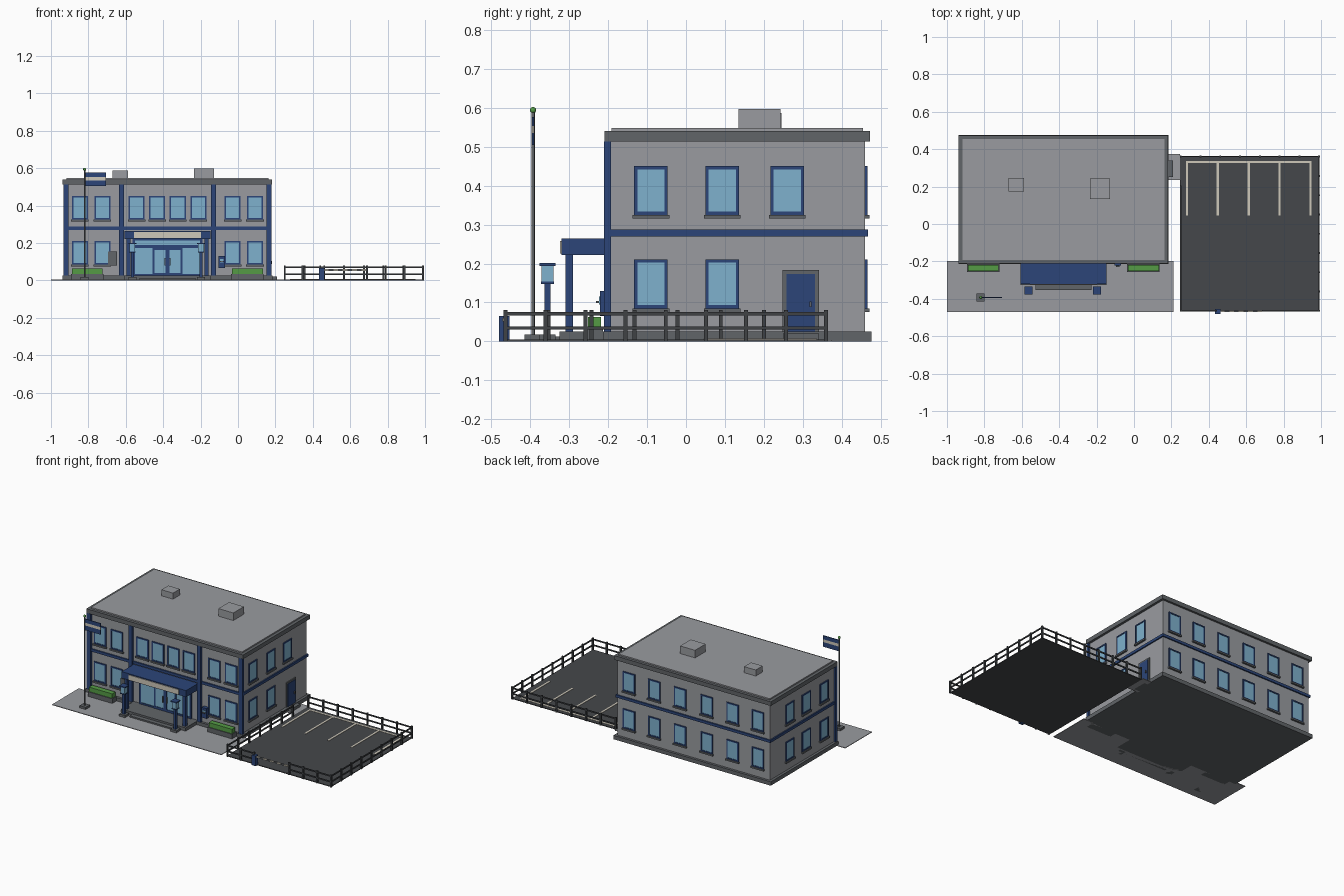
import bpy
import bmesh
from mathutils import Matrix, Vector

if "Cube" in bpy.data.objects:
    bpy.data.objects.remove(bpy.data.objects["Cube"])


def make_material(name, rgb):
    mat = bpy.data.materials.new(name)
    mat.use_nodes = True
    color = (*rgb, 1.0)
    mat.diffuse_color = color
    mat.node_tree.nodes["Principled BSDF"].inputs["Base Color"].default_value = color
    return mat


wall_gray = make_material("wall gray", (0.32, 0.33, 0.35))
trim_gray = make_material("trim gray", (0.12, 0.13, 0.14))
dark_gray = make_material("fence gray", (0.05, 0.055, 0.06))
asphalt = make_material("asphalt", (0.06, 0.064, 0.07))
blue = make_material("navy blue", (0.025, 0.06, 0.19))
glass = make_material("window blue", (0.21, 0.44, 0.61))
beige = make_material("cream", (0.62, 0.58, 0.49))
green = make_material("hedge green", (0.09, 0.33, 0.06))

# Every part gathers its blocks in one mesh
parts = {}


def get_part(name, mat):
    if name not in parts:
        parts[name] = (bmesh.new(), mat)
    return parts[name][0]


def block(name, mat, x, y, z):
    """Add a box given as (low, high) ranges on each axis."""
    size = Vector((x[1] - x[0], y[1] - y[0], z[1] - z[0]))
    middle = Vector((x[0] + x[1], y[0] + y[1], z[0] + z[1])) / 2
    bmesh.ops.create_cube(get_part(name, mat), size=1,
                          matrix=Matrix.Translation(middle) @ Matrix.Diagonal(size).to_4x4())


def around(center, width):
    return (center - width / 2, center + width / 2)


def cylinder(name, mat, x, y, z, radius):
    bmesh.ops.create_cone(get_part(name, mat), cap_ends=True, segments=12, radius1=radius,
                          radius2=radius, depth=z[1] - z[0],
                          matrix=Matrix.Translation((x, y, (z[0] + z[1]) / 2)))


# Main outline of the building
MID = -0.377
WEST, EAST, FRONT, BACK = -0.922, 0.168, -0.197, 0.46


def grown(low, high, by):
    return (low - by, high + by)


def wall_block(side, name, mat, u, z, out, inner=-0.004):
    """Add a box lying on one wall, reaching out from it."""
    if side == "front":
        block(name, mat, u, (FRONT - out, FRONT - inner), z)
    elif side == "back":
        block(name, mat, u, (BACK + inner, BACK + out), z)
    elif side == "left":
        block(name, mat, (EAST + inner, EAST + out), u, z)
    else:
        block(name, mat, (WEST - out, WEST - inner), u, z)


# Walls, plinth, floor band, cornice and roof
block("walls", wall_gray, (WEST, EAST), (FRONT, BACK), (0.01, 0.53))
block("plinth", trim_gray, grown(WEST, EAST, 0.017), grown(FRONT, BACK, 0.016), (0, 0.025))
block("floor_band", blue, grown(WEST, EAST, 0.008), grown(FRONT, BACK, 0.008), (0.27, 0.287))
block("cornice", trim_gray, grown(WEST, EAST, 0.015), grown(FRONT, BACK, 0.013), (0.513, 0.54))
block("roof", wall_gray, grown(WEST, EAST, -0.005), grown(FRONT, BACK, -0.005), (0.53, 0.548))
block("roof_unit_small", wall_gray, (-0.67, -0.587), (0.175, 0.245), (0.54, 0.587))
block("roof_unit_large", wall_gray, (-0.235, -0.128), (0.135, 0.243), (0.54, 0.597))

# Front pilasters
for offset in (-0.543, -0.245, 0.245, 0.543):
    wall_block("front", "pilasters", blue, around(MID + offset, 0.027), (0.02, 0.514), 0.014)


# Windows
def window(side, u, bottom):
    width, height, rim = 0.086, 0.125, 0.008
    top = bottom + height
    frame = "window_frames_" + side
    for edge in (-1, 1):
        wall_block(side, frame, blue, around(u + edge * (width - rim) / 2, rim), (bottom, top), 0.006)
    for z in ((bottom, bottom + rim), (top - rim, top)):
        wall_block(side, frame, blue, around(u, width - 2 * rim), z, 0.006)
    wall_block(side, "window_glass_" + side, glass, around(u, width - rim), (bottom, top - rim / 2), 0.003)
    wall_block(side, "window_sills_" + side, trim_gray, around(u, 0.094), (bottom - 0.01, bottom), 0.012)


for floor, bottom in enumerate((0.085, 0.325)):
    for sign in (-1, 1):
        for offset in (0.468, 0.348) + ((0.055, 0.165) if floor else ()):
            window("front", MID + sign * offset, bottom)
        for offset in (0.095, 0.28, 0.46):
            window("back", MID + sign * offset, bottom)
    for y in (-0.09, 0.093, 0.26):
        window("right", y, bottom)
        if floor or y < 0.2:
            window("left", y, bottom)

# Side door with its step and path
wall_block("left", "side_door_frame", trim_gray, (0.248, 0.342), (0.025, 0.183), 0.006)
wall_block("left", "side_door", blue, (0.258, 0.332), (0.025, 0.173), 0.009)
wall_block("left", "side_door_handle", trim_gray, around(0.32, 0.006), (0.088, 0.103), 0.015)
block("side_step", trim_gray, (EAST, 0.208), (0.25, 0.34), (0, 0.022))
block("side_path", wall_gray, (EAST, 0.246), (0.235, 0.375), (0, 0.004))

# Forecourt, landing and step
block("forecourt", wall_gray, (-1, 0.21), (-0.47, FRONT), (0, 0.004))
block("landing", trim_gray, around(MID, 0.46), (-0.325, FRONT), (0, 0.025))
block("front_step", trim_gray, around(MID, 0.3), (-0.353, -0.32), (0, 0.013))

# Glazed entrance with double doors
wall_block("front", "entrance_glass", glass, around(MID, 0.36), (0.025, 0.22), 0.004)
for z in ((0.025, 0.035), (0.172, 0.19), (0.212, 0.222)):
    wall_block("front", "entrance_frame", blue, around(MID, 0.37), z, 0.008)
for sign in (-1, 1):
    wall_block("front", "entrance_frame", blue, around(MID + sign * 0.18, 0.012), (0.025, 0.22), 0.008)
    door = MID + sign * 0.04
    wall_block("front", "door_glass", glass, around(door, 0.07), (0.03, 0.17), 0.007)
    for edge in (-1, 1):
        wall_block("front", "door_frames", blue, around(door + edge * 0.034, 0.01), (0.025, 0.172), 0.01)
    for z in ((0.025, 0.04), (0.162, 0.174)):
        wall_block("front", "door_frames", blue, around(door, 0.07), z, 0.01)
    wall_block("front", "door_handles", trim_gray, around(MID + sign * 0.014, 0.005), (0.08, 0.12), 0.016)

# Canopy with sign plate and columns
block("canopy", blue, around(MID, 0.46), (-0.32, FRONT), (0.222, 0.264))
block("canopy_sign", beige, around(MID, 0.36), (-0.324, -0.318), (0.226, 0.258))
for sign in (-1, 1):
    block("canopy_columns", blue, around(MID + sign * 0.208, 0.02), around(-0.3, 0.02), (0.02, 0.225))

# Lamps beside the steps
for x in (-0.565, -0.198):
    for name, mat, width, z in (("lamp_bases", trim_gray, 0.042, (0, 0.018)),
                                ("lamp_posts", blue, 0.016, (0.018, 0.15)),
                                ("lamp_collars", blue, 0.034, (0.148, 0.154)),
                                ("lamp_lights", glass, 0.03, (0.154, 0.194)),
                                ("lamp_caps", blue, 0.042, (0.194, 0.201))):
        block(name, mat, around(x, width), around(-0.356, width), z)

# Hedges in planters
for x in (-0.806, 0.05):
    block("planters", trim_gray, around(x, 0.175), around(-0.235, 0.044), (0, 0.034))
    block("hedges", green, around(x, 0.165), around(-0.235, 0.034), (0.034, 0.063))

# Notice board and wall box
wall_block("front", "notice_board", trim_gray, around(-0.67, 0.048), (0.08, 0.155), 0.01)
wall_block("front", "wall_box", blue, around(-0.087, 0.036), (0.065, 0.13), 0.024)
wall_block("front", "wall_box_plate", glass, around(-0.087, 0.02), (0.095, 0.115), 0.027, 0.02)
wall_block("front", "wall_box_shelf", trim_gray, around(-0.087, 0.02), (0.098, 0.104), 0.034, 0.02)

# Flagpole and striped flag
POLE_X, POLE_Y = -0.82, -0.393
block("flagpole_base", trim_gray, around(POLE_X, 0.044), around(POLE_Y, 0.044), (0, 0.018))
cylinder("flagpole", trim_gray, POLE_X, POLE_Y, (0.015, 0.59), 0.0045)
bmesh.ops.create_uvsphere(get_part("flagpole_ball", green), u_segments=12, v_segments=8,
                          radius=0.008, matrix=Matrix.Translation((POLE_X, POLE_Y, 0.594)))
for mat, z in ((blue, (0.553, 0.577)), (beige, (0.535, 0.553)), (blue, (0.505, 0.535))):
    stripe = "flag_cream_stripe" if mat == beige else "flag_blue_stripes"
    block(stripe, mat, (POLE_X, POLE_X + 0.115), around(POLE_Y, 0.005), z)

# Parking lot with painted bays
LOT_W, LOT_E, LOT_S, LOT_N = 0.25, 0.99, -0.464, 0.36
block("parking_lot", asphalt, (LOT_W - 0.004, LOT_E), (LOT_S, LOT_N), (0, 0.005))
for i in range(5):
    block("bay_lines", beige, around(0.283 + i * 0.165, 0.012), (0.045, 0.332), (0.004, 0.007))
block("bay_lines", beige, (0.277, 0.949), (0.325, 0.337), (0.004, 0.0068))


# Fence runs of evenly spaced posts and two rails
def fence(start, end, count):
    start, end = Vector(start), Vector(end)
    for i in range(count + 1):
        spot = start.lerp(end, i / count)
        block("fence_posts", dark_gray, around(spot.x, 0.01), around(spot.y, 0.01), (0, 0.08))
    for z in (0.034, 0.071):
        block("fence_rails", dark_gray, grown(start.x, end.x, 0.003),
              grown(start.y, end.y, 0.003), around(z, 0.008))


fence((LOT_W, LOT_N), (LOT_E, LOT_N), 7)
fence((LOT_E, LOT_S), (LOT_E, LOT_N), 8)
fence((LOT_W, LOT_S), (LOT_W, 0.2), 6)
fence((LOT_W, LOT_S), (0.44, LOT_S), 2)
fence((0.69, LOT_S), (LOT_E, LOT_S), 3)

# Entry barrier with a striped arm
block("barrier_box", blue, around(0.448, 0.028), around(-0.467, 0.026), (0, 0.065))
for i in range(9):
    name, mat = ("barrier_dark_bands", trim_gray) if i % 2 else ("barrier_light_bands", beige)
    x = 0.46 + i * 0.025
    block(name, mat, (x, x + 0.025), around(-0.467, 0.008), around(0.056, 0.009))

# Turn the gathered parts into objects
for name, (bm, mat) in parts.items():
    mesh = bpy.data.meshes.new(name)
    if name.startswith("flagpole") and name != "flagpole_base":
        for face in bm.faces:
            face.smooth = len(face.verts) < 5
    bm.to_mesh(mesh)
    bm.free()
    mesh.materials.append(mat)
    bpy.context.collection.objects.link(bpy.data.objects.new(name, mesh))
